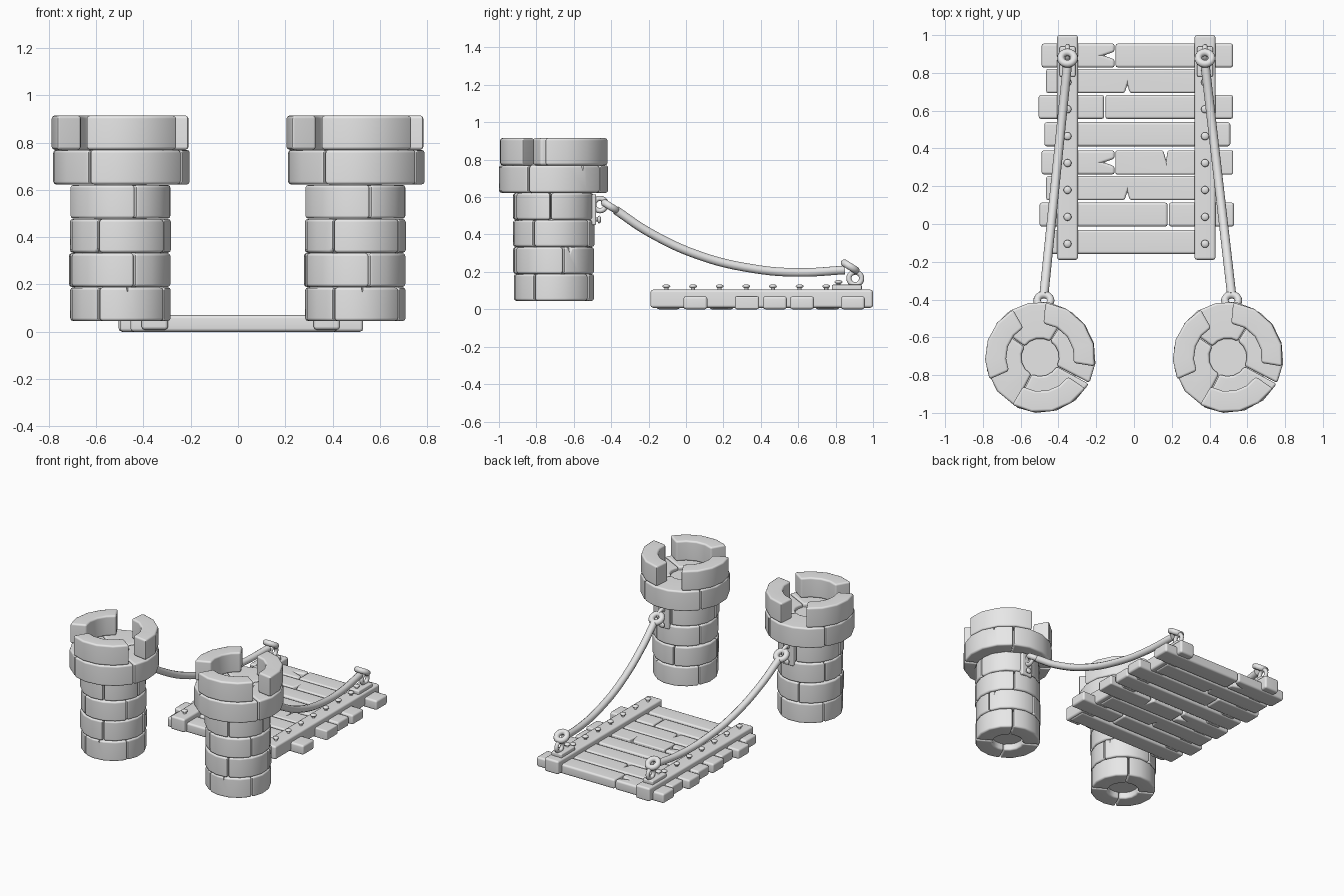
import bpy, bmesh, math, random
from mathutils import Matrix, Vector

random.seed(4)
cube = bpy.data.objects.get("Cube")
if cube:
    bpy.data.objects.remove(cube)

GREY = (0.8, 0.8, 0.8, 1)
mat = bpy.data.materials.new("plain_grey")
mat.use_nodes = True
mat.diffuse_color = GREY
mat.node_tree.nodes["Principled BSDF"].inputs["Base Color"].default_value = GREY


def activate(ob):
    bpy.ops.object.select_all(action="DESELECT")
    ob.select_set(True)
    bpy.context.view_layer.objects.active = ob


def make(name, bm):
    bmesh.ops.recalc_face_normals(bm, faces=bm.faces[:])
    me = bpy.data.meshes.new(name)
    bm.to_mesh(me)
    bm.free()
    ob = bpy.data.objects.new(name, me)
    bpy.context.collection.objects.link(ob)
    me.materials.append(mat)
    return ob


def finish(ob, bevel=0, cutters=(), angle=50):
    """Round the edges, cut the chips, then shade smooth."""
    activate(ob)
    if bevel:
        m = ob.modifiers.new("bevel", "BEVEL")
        m.width, m.segments, m.angle_limit = bevel, 2, math.radians(40)
        bpy.ops.object.modifier_apply(modifier=m.name)
    for c in cutters:
        m = ob.modifiers.new("chip", "BOOLEAN")
        m.operation, m.solver, m.object = "DIFFERENCE", "EXACT", c
        bpy.ops.object.modifier_apply(modifier=m.name)
        bpy.data.objects.remove(c)
    bpy.ops.object.shade_smooth_by_angle(angle=math.radians(angle))
    if bevel:
        ob.modifiers.new("normals", "WEIGHTED_NORMAL").keep_sharp = True
    return ob


def extrude_outline(name, pts, z0, z1, bevel):
    bm = bmesh.new()
    face = bm.faces.new([bm.verts.new((x, y, z0)) for x, y in pts])
    up = bmesh.ops.extrude_face_region(bm, geom=[face])["geom"]
    for v in up:
        if isinstance(v, bmesh.types.BMVert):
            v.co.z = z1
    return finish(make(name, bm), bevel)


def box(name, x0, x1, y0, y1, z0, z1, bevel):
    return extrude_outline(name, [(x0, y0), (x1, y0), (x1, y1), (x0, y1)], z0, z1, bevel)


def polar(deg, r, z):
    a = math.radians(deg)
    return Vector((r * math.cos(a), r * math.sin(a), z))


def chip_cutter(deg, spread, z_base, z_tip, r, depth=0.035):
    """Wedge that narrows inward and towards z_tip."""
    bm = bmesh.new()
    for p in (polar(deg - spread, r + 0.03, z_base), polar(deg + spread, r + 0.03, z_base),
              polar(deg, r + 0.03, z_tip), polar(deg, r - depth, z_base)):
        bm.verts.new(p)
    bmesh.ops.convex_hull(bm, input=bm.verts[:])
    ob = make("chip_cutter", bm)
    ob.hide_render = True
    return ob


def stone(name, a0, a1, r0, r1, z0, z1, chips=()):
    """Curved block between two angles and two radii."""
    bm = bmesh.new()
    n = 4
    rows = []
    gap = 0.6
    for i in range(n + 1):
        a = a0 + gap + (a1 - a0 - 2 * gap) * i / n
        rows.append([bm.verts.new(polar(a, r, z)) for r, z in
                     ((r0, z0), (r1, z0), (r1, z1), (r0, z1))])
    for p, q in zip(rows, rows[1:]):
        for k in range(4):
            bm.faces.new((p[k], p[(k + 1) % 4], q[(k + 1) % 4], q[k]))
    bm.faces.new(rows[0])
    bm.faces.new(rows[-1])
    return finish(make(name, bm), 0.013, [chip_cutter(*c, r1) for c in chips])


def cylinder(name, r, z0, z1, sides):
    bm = bmesh.new()
    bmesh.ops.create_cone(bm, cap_ends=True, segments=sides, radius1=r, radius2=r, depth=z1 - z0,
                          matrix=Matrix.Translation((0, 0, (z0 + z1) / 2)))
    return finish(make(name, bm))


def nail(name, loc, tilt=0):
    bm = bmesh.new()
    bmesh.ops.create_cone(bm, cap_ends=True, segments=10, radius1=0.011, radius2=0.011,
                          depth=0.024, matrix=Matrix.Translation((0, 0, 0.006)))
    bmesh.ops.create_uvsphere(bm, u_segments=12, v_segments=8, radius=0.021,
                              matrix=Matrix.Translation((0, 0, 0.018)) @ Matrix.Diagonal((1, 1, 0.5, 1)))
    bm.transform(Matrix.Translation(loc) @ Matrix.Rotation(math.radians(tilt), 4, "X"))
    return finish(make(name, bm))


def ring(name, loc, rot, major, minor):
    bpy.ops.mesh.primitive_torus_add(location=loc, rotation=[math.radians(d) for d in rot],
                                     major_radius=major, minor_radius=minor,
                                     major_segments=20, minor_segments=10)
    ob = bpy.context.object
    ob.name = name
    ob.data.materials.append(mat)
    return finish(ob, angle=60)


# Tower stones, built around the origin
CHIPS = {(0, 0): [(-82, 5, 0.205, 0.125)], (1, 1): [(24, 14, 0.36, 0.2)],
         (2, 3): [(242, 14, 0.32, 0.4)], (4, 1): [(32, 5, 0.79, 0.69)]}
joints = [(-116, -30, 60, 150), (-74, 14, 104, 196), (-116, -31, 62, 152),
          (-73, -5, 98, 190), (-117, -28, 58, 145)]
tower = []
for c, angles in enumerate(joints):
    top = c == 4
    z0 = 0.045 + 0.1445 * c
    z1 = 0.77 if top else z0 + 0.1435
    for k, a in enumerate(angles):
        end = angles[k + 1] if k < 3 else angles[0] + 360
        r = (0.292 if top else 0.217) + random.uniform(-0.004, 0.004)
        tower.append(stone("parapet_stone" if top else "shaft_stone", a, end, 0.1, r, z0, z1,
                           CHIPS.get((c, k), ())))
for a0, a1 in ((-121, -34), (-10, 85), (119, 204)):
    tower.append(stone("battlement", a0, a1, 0.18, 0.292, 0.77, 0.915))
tower.append(cylinder("tower_core", 0.11, 0.09, 0.745, 12))

# Place one tower on each side
for ob in tower:
    twin = ob.copy()
    bpy.context.collection.objects.link(twin)
    ob.location = (-0.497, -0.706, 0)
    twin.location = (0.497, -0.706, 0)


# Deck planks: y centre, then x start, x end and notch for each board
def plank(y, x0, x1, notch=None, at=0):
    h = 0.064
    pts = [(x0, y - h)]
    if notch == "front":
        pts += [(at - 0.02, y - h), (at - 0.005, y - h + 0.045), (at + 0.008, y - h)]
    pts.append((x1, y - h))
    if notch == "end":
        pts += [(x1, y - 0.02), (x1 - 0.06, y), (x1, y + 0.02)]
    pts.append((x1, y + h))
    if notch == "back":
        pts += [(at + 0.008, y + h), (at, y + h - 0.055), (at - 0.015, y + h)]
    pts.append((x0, y + h))
    extrude_outline("deck_plank", pts, 0, 0.07, 0.014)


for y, *boards in (
        (0.892, (-0.49, -0.102, "end"), (-0.098, 0.525)),
        (0.757, (-0.465, 0.4, "front", -0.03)),
        (0.62, (-0.505, -0.158), (-0.152, 0.525)),
        (0.475, (-0.475, 0.51)),
        (0.326, (-0.49, -0.102, "end"), (-0.098, 0.525, "back", 0.17)),
        (0.19, (-0.465, 0.4, "front", -0.03)),
        (0.05, (-0.5, 0.178), (0.184, 0.53)),
        (-0.095, (-0.455, 0.42))):
    for b in boards:
        plank(y, *b)

# Beams, nails, fittings and ropes on each side
for side, s in (("right", -1), ("left", 1)):
    xb = 0.012 + s * 0.364
    xt = 0.02 + s * 0.497
    box(side + "_beam", xb - 0.056, xb + 0.056, -0.19, 1, 0.008, 0.105, 0.014)
    for i in range(7):
        nail(side + "_beam_nail", (xb, -0.105 + 0.1425 * i, 0.105))

    # Deck fitting
    box(side + "_deck_plate", xb - 0.042, xb + 0.042, 0.78, 0.94, 0.1, 0.132, 0.008)
    nail(side + "_deck_plate_nail", (xb, 0.815, 0.128))
    ring(side + "_deck_staple", (xb, 0.905, 0.165), (0, 90, 0), 0.034, 0.014)
    ring(side + "_deck_rope_eye", (xb, 0.878, 0.228), (-32, 0, 0), 0.036, 0.02)

    # Tower fitting
    box(side + "_tower_plate", xt - 0.042, xt + 0.042, -0.515, -0.48, 0.45, 0.615, 0.008)
    nail(side + "_tower_plate_nail", (xt, -0.482, 0.48), -90)
    ring(side + "_tower_staple", (xt, -0.46, 0.56), (0, 90, 0), 0.033, 0.014)
    ring(side + "_tower_rope_eye", (xt, -0.405, 0.55), (-32, 0, 0), 0.036, 0.02)

    # Sagging rope
    path = [(-0.375, 0.53), (-0.2, 0.413), (0.07, 0.288), (0.36, 0.217), (0.6, 0.197), (0.848, 0.21)]
    cu = bpy.data.curves.new(side + "_rope", "CURVE")
    cu.dimensions, cu.bevel_depth, cu.bevel_resolution = "3D", 0.024, 3
    cu.use_fill_caps = True
    cu.resolution_u = 6
    sp = cu.splines.new("BEZIER")
    sp.bezier_points.add(len(path) - 1)
    for p, (y, z) in zip(sp.bezier_points, path):
        t = (y - path[0][0]) / (path[-1][0] - path[0][0])
        p.co = (xt + (xb - xt) * t, y, z)
        p.handle_left_type = p.handle_right_type = "AUTO"
    rope = bpy.data.objects.new(side + "_rope", cu)
    bpy.context.collection.objects.link(rope)
    cu.materials.append(mat)
    activate(rope)
    bpy.ops.object.convert(target="MESH")
    finish(bpy.context.object)
